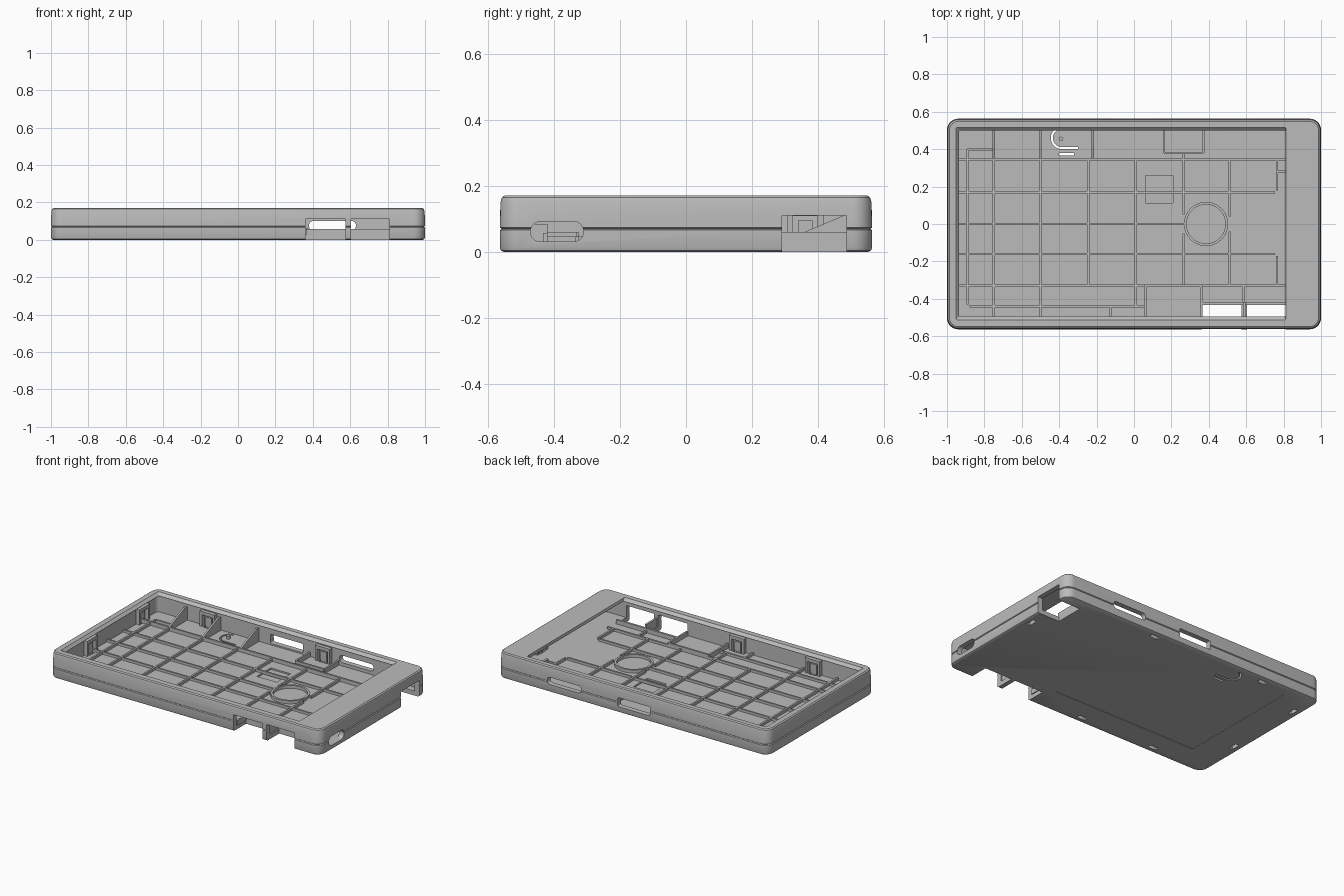
import bpy, bmesh, math
from mathutils import Vector

cube = bpy.data.objects.get("Cube")
if cube:
    bpy.data.objects.remove(cube, do_unlink=True)

grey = bpy.data.materials.new("light grey plastic")
grey.use_nodes = True
grey.diffuse_color = (0.5, 0.5, 0.5, 1)
grey.node_tree.nodes["Principled BSDF"].inputs["Base Color"].default_value = (0.5, 0.5, 0.5, 1)

HX, HY, TOP, SEAM = 1.0, 0.563, 0.17, 0.07
FLOOR, RIB_TOP, RIB_W = 0.03, 0.047, 0.012
AXES = {"z": lambda a, b, c: (a, b, c),
        "x": lambda a, b, c: (c, a, b),
        "y": lambda a, b, c: (a, c, b)}


def rounded(x0, x1, y0, y1, r, n=8):
    """Outline of a rounded rectangle."""
    pts = []
    corners = ((x1 - r, y1 - r), (x0 + r, y1 - r), (x0 + r, y0 + r), (x1 - r, y0 + r))
    for i, (cx, cy) in enumerate(corners):
        for k in range(n + 1):
            a = math.pi / 2 * (i + k / n)
            pts.append((cx + r * math.cos(a), cy + r * math.sin(a)))
    return pts


def loft(bm, levels, axis="z"):
    """Closed solid through outlines stacked along an axis."""
    rings = [[bm.verts.new(AXES[axis](a, b, c)) for a, b in pts] for pts, c in levels]
    for low, high in zip(rings, rings[1:]):
        for i in range(len(low)):
            j = (i + 1) % len(low)
            bm.faces.new((low[i], low[j], high[j], high[i]))
    bm.faces.new(rings[0][::-1])
    bm.faces.new(rings[-1])


def prism(bm, pts, c0, c1, axis="z"):
    loft(bm, [(pts, c0), (pts, c1)], axis)


def box(bm, x0, x1, y0, y1, z0, z1):
    prism(bm, [(x0, y0), (x1, y0), (x1, y1), (x0, y1)], z0, z1)


def finish(name, bm):
    bmesh.ops.recalc_face_normals(bm, faces=bm.faces[:])
    mesh = bpy.data.meshes.new(name)
    bm.to_mesh(mesh)
    bm.free()
    mesh.materials.append(grey)
    ob = bpy.data.objects.new(name, mesh)
    bpy.context.scene.collection.objects.link(ob)
    return ob


def activate(ob):
    bpy.ops.object.select_all(action="DESELECT")
    ob.select_set(True)
    bpy.context.view_layer.objects.active = ob


def cut(ob, cutter):
    mod = ob.modifiers.new("cut", "BOOLEAN")
    mod.operation, mod.solver, mod.object = "DIFFERENCE", "EXACT", cutter
    activate(ob)
    bpy.ops.object.modifier_apply(modifier=mod.name)


def shell(name, profile):
    bm = bmesh.new()
    loft(bm, [(rounded(-HX + i, HX - i, -HY + i, HY - i, 0.06 - i), z) for i, z in profile])
    return finish(name, bm)


# Two halves of the case, with a fine groove at the seam
lower = shell("lower_shell", [(0.012, 0), (0.003, 0.005), (0, 0.014), (0, SEAM - 0.004), (0.006, SEAM)])
upper = shell("upper_shell", [(0.006, SEAM), (0, SEAM + 0.004), (0.002, 0.15), (0.006, 0.164), (0.014, TOP)])

# Cavity
bm = bmesh.new()
prism(bm, rounded(-0.965, 0.965, -0.528, 0.528, 0.03), FLOOR, 0.15)
cavity = finish("cavity_cutter", bm)

# Screen opening, flared on three sides
bm = bmesh.new()
loft(bm, [(rounded(-0.935, 0.81, -0.495, 0.5, 0.006, 3), 0.14),
          (rounded(-0.935, 0.81, -0.495, 0.5, 0.006, 3), 0.152),
          (rounded(-0.955, 0.812, -0.517, 0.522, 0.006, 3), 0.175)])
opening = finish("opening_cutter", bm)

# Ports, slots, pockets and release slit
CLIPS_Y = [(0.27, 1), (-0.58, 1), (-0.58, -1), (-0.02, -1)]
CLIPS_X = [(0.17, 1), (0.36, -1), (-0.19, -1)]
bm = bmesh.new()
for x0, x1 in ((0.36, 0.575), (0.605, 0.81)):
    box(bm, x0, x1, -0.6, -0.43, -0.02, 0.11)
box(bm, 0.835, 1.05, 0.29, 0.485, -0.02, 0.11)
prism(bm, rounded(-0.47, -0.31, 0.031, 0.092, 0.03), 0.94, 1.05, "x")
prism(bm, rounded(0.38, 0.63, 0.052, 0.1, 0.02), 0.51, 0.6, "y")
prism(bm, rounded(-0.13, 0.11, 0.04, 0.1, 0.008), 0.51, 0.6, "y")
for x, s in CLIPS_Y:
    box(bm, x - 0.03, x + 0.03, s * 0.515 - 0.013, s * 0.515 + 0.013, -0.02, 0.04)
for y, s in CLIPS_X:
    box(bm, s * 0.95 - 0.013, s * 0.95 + 0.013, y - 0.03, y + 0.03, -0.02, 0.04)
box(bm, 0.062, 0.208, 0.112, 0.258, 0.02, 0.05)
box(bm, -0.4, -0.32, 0.365, 0.38, -0.02, 0.05)
center, arc = Vector((-0.385, 0.46)), []
for k in range(17):
    a = math.radians(100 + 170 * k / 16)
    arc.append(Vector((math.cos(a), math.sin(a))))
outer = [center + d * 0.06 for d in arc] + [Vector((-0.3, 0.4))]
inner = [center + d * 0.049 for d in arc] + [Vector((-0.3, 0.411))]
prism(bm, outer + inner[::-1], -0.02, 0.05)
# Fine grooves on the underside
box(bm, -0.77, 0.3, -0.374, -0.37, -0.01, 0.003)
box(bm, -0.778, -0.774, -0.37, 0.48, -0.01, 0.003)
ports = finish("port_cutter", bm)

for half in (lower, upper):
    for cutter in (cavity, opening, ports):
        cut(half, cutter)
for cutter in (cavity, opening, ports):
    bpy.data.objects.remove(cutter, do_unlink=True)

# Stiffening ribs on the floor
W = RIB_W / 2
RIBS_ALONG_Y = [(-0.75, -0.528, 0.528), (-0.5, -0.528, 0.345), (-0.245, -0.33, 0.345),
                (0.01, -0.44, 0.345), (-0.125, -0.528, -0.44), (-0.5, -0.528, -0.44),
                (0.265, 0.05, 0.38), (0.265, -0.33, -0.05), (0.51, 0.04, 0.345),
                (0.51, -0.33, -0.04), (0.765, 0.18, 0.345), (0.765, -0.33, -0.17),
                (-0.89, -0.43, 0.4), (0.585, -0.43, -0.33)]
RIBS_ALONG_X = [(0.17, -0.965, 0.755), (0, -0.965, 0.272), (-0.16, -0.965, 0.755),
                (-0.33, -0.965, 0.81), (-0.44, -0.88, 0.06), (0.4, -0.89, -0.75),
                (0.28, 0.765, 0.82)]
bm = bmesh.new()
for x, y0, y1 in RIBS_ALONG_Y:
    box(bm, x - W, x + W, y0, y1, FLOOR - 0.003, RIB_TOP)
for y, x0, x1 in RIBS_ALONG_X:
    box(bm, x0, x1, y - W, y + W, FLOOR - 0.003, RIB_TOP - 0.0005)
box(bm, -0.965, 0.81, 0.345 - W, 0.345 + W, FLOOR - 0.003, 0.055)
finish("floor_ribs", bm)

# Round boss ring
bm = bmesh.new()
circles = [[(0.385 + r * math.cos(math.tau * k / 48), r * math.sin(math.tau * k / 48))
            for k in range(48)] for r in (0.104, 0.118)]
rings = [[bm.verts.new((x, y, z)) for x, y in circles[c]]
         for c, z in ((0, FLOOR - 0.003), (0, 0.05), (1, 0.05), (1, FLOOR - 0.003))]
for a, b in zip(rings, rings[1:] + rings[:1]):
    for k in range(48):
        bm.faces.new((a[k], a[(k + 1) % 48], b[(k + 1) % 48], b[k]))
finish("round_boss", bm)

# Raised rims around the two rectangular pockets
bm = bmesh.new()
for x0, x1, y0, y1, wall in ((0.06, 0.36, -0.528, -0.33, -1), (0.16, 0.37, 0.38, 0.528, 1)):
    for x in (x0, x1):
        box(bm, x - W, x + W, y0, y1, FLOOR - 0.003, 0.06)
    y = y1 if wall < 0 else y0
    box(bm, x0, x1, y - W, y + W, FLOOR - 0.003, 0.0595)
finish("pocket_rims", bm)

# Sloped gussets against the back wall
bm = bmesh.new()
for x in (-0.75, -0.5, -0.22):
    prism(bm, [(0.345, FLOOR - 0.002), (0.53, FLOOR - 0.002), (0.53, 0.12), (0.5, 0.12), (0.345, 0.055)],
          x - W, x + W, "x")
finish("wall_gussets", bm)

# Walls around the port notches
bm = bmesh.new()
box(bm, 0.36, 0.81, -0.432, -0.418, FLOOR - 0.005, 0.058)
box(bm, 0.583, 0.597, -0.53, -0.418, FLOOR - 0.005, 0.085)
box(bm, 0.82, 0.835, 0.28, 0.495, FLOOR - 0.005, 0.06)
finish("port_walls", bm)

# Snap clips on the inner walls: two posts, a bar and a tongue
bm = bmesh.new()
CLIP_PARTS = [(-0.055, -0.038, 0.03, 0.13, 0.025), (0.038, 0.055, 0.03, 0.13, 0.025),
              (-0.04, 0.04, 0.11, 0.13, 0.0245), (-0.022, 0.022, 0.03, 0.095, 0.012)]
for a0, a1, z0, z1, depth in CLIP_PARTS:
    for x, s in CLIPS_Y:
        ys = sorted((s * 0.53, s * (0.528 - depth)))
        box(bm, x + a0, x + a1, ys[0], ys[1], z0 - 0.002, z1)
    for y, s in CLIPS_X:
        xs = sorted((s * 0.967, s * (0.965 - depth)))
        box(bm, xs[0], xs[1], y + a0, y + a1, z0 - 0.002, z1)
finish("snap_clips", bm)

# Release button pin
bm = bmesh.new()
prism(bm, rounded(-0.402, -0.378, 0.443, 0.467, 0.0119, 4), FLOOR - 0.003, 0.05)
finish("release_pin", bm)

for ob in bpy.context.scene.objects:
    if ob.type == "MESH":
        activate(ob)
        bpy.ops.object.shade_smooth_by_angle(angle=math.radians(30))
